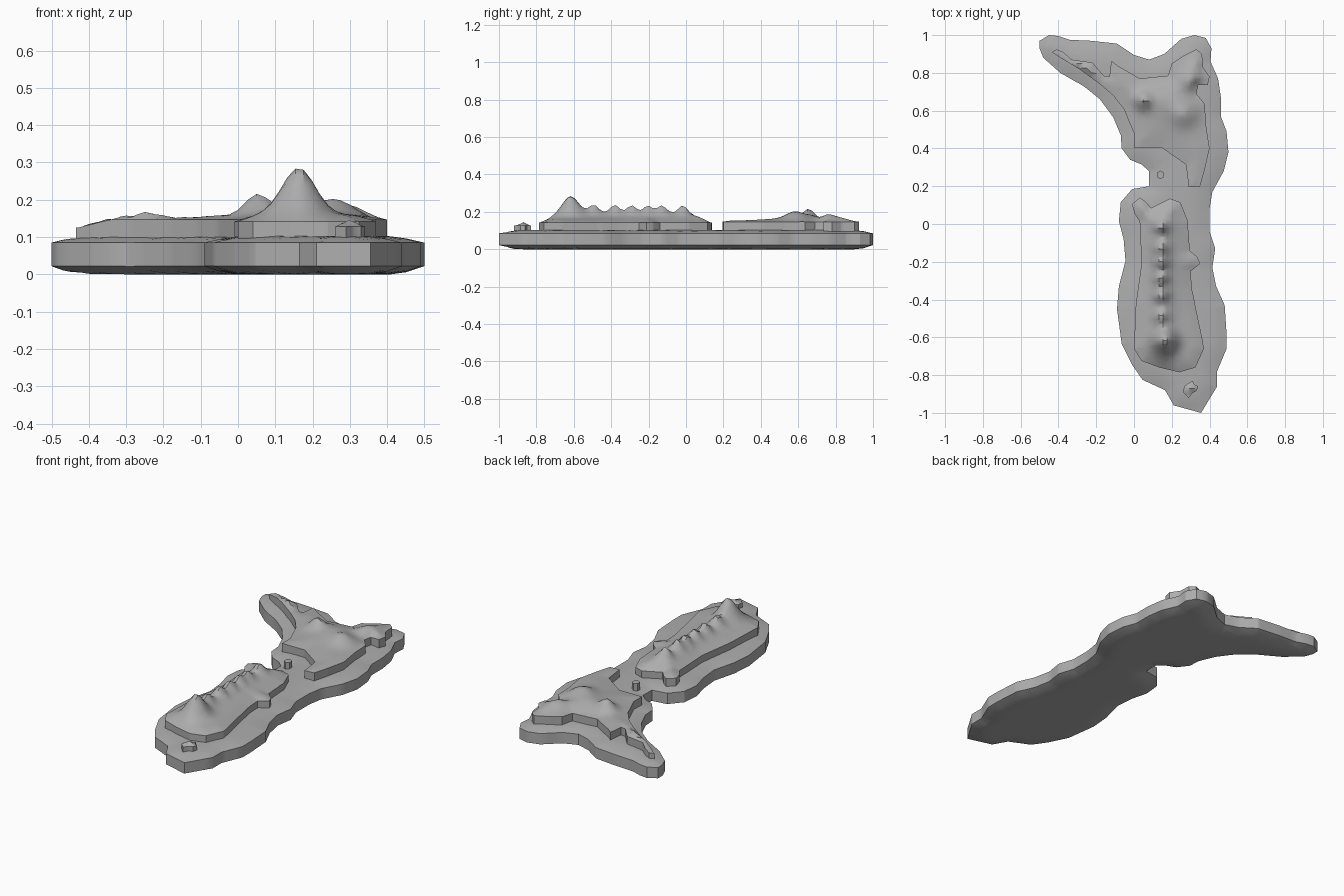
import bpy, bmesh, math
from mathutils import Vector

if "Cube" in bpy.data.objects:
    bpy.data.objects.remove(bpy.data.objects["Cube"])

stone = bpy.data.materials.new("stone grey")
stone.diffuse_color = (0.42, 0.42, 0.42, 1)
stone.use_nodes = True
stone.node_tree.nodes["Principled BSDF"].inputs["Base Color"].default_value = stone.diffuse_color


def edge_dist(p, pts):
    """Distance from p to the closed outline."""
    best = 9.0
    for i, b in enumerate(pts):
        a = Vector(pts[i - 1])
        d = Vector(b) - a
        t = max(0, min(1, (p - a).dot(d) / d.length_squared))
        best = min(best, (p - a - d * t).length)
    return best


def gauss(x, y, cx, cy, h, sx, sy=None):
    return h * math.exp(-((x - cx) / sx) ** 2 - ((y - cy) / (sy or sx)) ** 2)


def slab(name, outline, step, top, bottom):
    """Outline extruded to a slab, gridded, top and bottom shaped by functions of (x, y, edge distance)."""
    pts = [(v[0] / 100, v[1] / 100) for v in outline]
    bm = bmesh.new()
    bm.faces.new([bm.verts.new((x, y, 0)) for x, y in pts])
    bmesh.ops.triangulate(bm, faces=bm.faces[:])
    for axis in (0, 1):
        n = Vector((1 - axis, axis, 0))
        lo, hi = min(p[axis] for p in pts), max(p[axis] for p in pts)
        k = math.ceil(lo / step)
        while k * step < hi:
            bmesh.ops.bisect_plane(bm, geom=bm.verts[:] + bm.edges[:] + bm.faces[:],
                                   plane_co=n * (k * step), plane_no=n, dist=1e-5)
            k += 1
    bmesh.ops.remove_doubles(bm, verts=bm.verts[:], dist=0.002)
    ext = bmesh.ops.extrude_face_region(bm, geom=bm.faces[:], use_keep_orig=True)
    upper = {g for g in ext["geom"] if isinstance(g, bmesh.types.BMVert)}
    for v in bm.verts:
        p = Vector((v.co.x, v.co.y))
        v.co.z = (top if v in upper else bottom)(p.x, p.y, edge_dist(p, pts))
    bmesh.ops.triangulate(bm, faces=bm.faces[:])
    bmesh.ops.recalc_face_normals(bm, faces=bm.faces[:])
    me = bpy.data.meshes.new(name)
    bm.to_mesh(me)
    bm.free()
    ob = bpy.data.objects.new(name, me)
    bpy.context.collection.objects.link(ob)
    me.materials.append(stone)
    bpy.context.view_layer.objects.active = ob
    ob.select_set(True)
    bpy.ops.object.shade_smooth_by_angle(angle=math.radians(32))
    ob.select_set(False)
    return ob


# Outlines in hundredths of a unit
base = [(-50, 97), (-45, 100), (-40, 99.5), (-34, 97.5), (-23, 97), (-9, 95.5), (0, 89.5), (8, 87),
        (16, 90), (25, 98), (32, 100), (38, 98.5), (41, 93), (40.5, 86), (44.5, 77), (46, 67),
        (46, 57), (49, 49), (50, 38), (47.5, 28), (41.5, 17), (40, 8), (40, -4), (43, -13),
        (41.5, -23), (43.5, -33), (48, -43), (49, -58), (49, -66), (44, -78), (44, -86),
        (35.5, -100), (21, -96), (16.5, -88), (4.5, -82.5), (-1, -74.5), (-6.5, -63.5), (-9, -45),
        (-8, -33), (-4.5, -19.5), (-5.5, -8), (-8, 1.5), (-7, 11.5), (-1, 18.5), (8, 20),
        (8, 28), (4, 31.5), (-2, 34), (-6.5, 40), (-7, 47), (-11, 56.5), (-18, 66), (-26, 72.5),
        (-39, 80), (-48, 88), (-50, 93)]
north = [(-43.5, 91), (-41, 92.5), (-37.5, 91), (-33, 87), (-22, 85.5), (-16, 78.5), (-13, 78),
         (-12, 86.5), (-9, 84), (-2, 80), (3, 77), (18, 78.5), (20, 85), (26, 89), (33, 92.5),
         (36, 90), (36.5, 83), (40, 78), (39, 73.5), (34, 73.5), (33, 69), (37.5, 63.5), (38, 53),
         (40, 40), (37.5, 29), (35, 20), (29, 19.5), (27.5, 31.5), (14.5, 40.5), (0, 40.5),
         (0, 48), (-5.5, 61), (-11, 68), (-18, 74), (-29, 82), (-39, 88)]
south = [(-1, 10.5), (3, 14), (6, 12), (9, 8.5), (14, 11), (19, 13.5), (24.5, 11.5), (28.5, 1.5),
         (29.5, -14), (33.5, -17.5), (35, -21), (30, -25), (30.5, -33), (33, -46), (36, -60),
         (37, -66), (32.5, -76), (24, -78.5), (13.5, -76), (4, -72.5), (0, -66), (1, -42),
         (4, -21), (3, 1.5), (0, 6)]


def rise(d, w):
    return math.sin(min(d / w, 1) * math.pi / 2)


# Peaks: x, y, height, radius
ridge = [(.145, y, .045, .034) for y in (-.493, -.38, -.29, -.204, -.129, -.016)] + [(.165, -.618, .092, .06)]
highlands = [(.05, .655, .052, .045), (.265, .58, .035, .065), (.3, .76, .03, .05),
             (.18, .65, .022, .09), (.33, .83, .014, .04), (-.27, .81, .022, .09)]


def south_top(x, y, d):
    z = .142 + .018 * rise(d, .08) + gauss(x, 0, .15, 0, .036, .075, 1) * rise(d, .17)
    return z + sum(gauss(x, y, *p) for p in ridge) * rise(d, .06)


def north_top(x, y, d):
    z = .147 + .016 * rise(d, .15) - .022 * max(0, min(1, (-.34 - x) / .09))
    return z + sum(gauss(x, y, *p) for p in highlands) * rise(d, .05)


# Sea plate with dished rim
slab("sea_plate", base, .05,
     lambda x, y, d: .085 + .018 * rise(d, .11),
     lambda x, y, d: .022 * (1 - rise(d, .09)))
# Two land masses
slab("south_land", south, .022, south_top, lambda x, y, d: .08)
slab("north_land", north, .025, north_top, lambda x, y, d: .08)
# Small islets
slab("south_islet", [(26, -89), (26.5, -86), (28.5, -84.5), (31, -83), (32, -85), (34, -86), (33, -88.5),
                     (31, -89.5), (29, -92)], .03,
     lambda x, y, d: .128 + 0.6 * d, lambda x, y, d: .08)
slab("strait_islet", [(14 + 2.1 * math.cos(a * math.pi / 3 + .5), 26 + 2.3 * math.sin(a * math.pi / 3 + .5))
                      for a in range(6)], .02,
     lambda x, y, d: .138, lambda x, y, d: .08)
